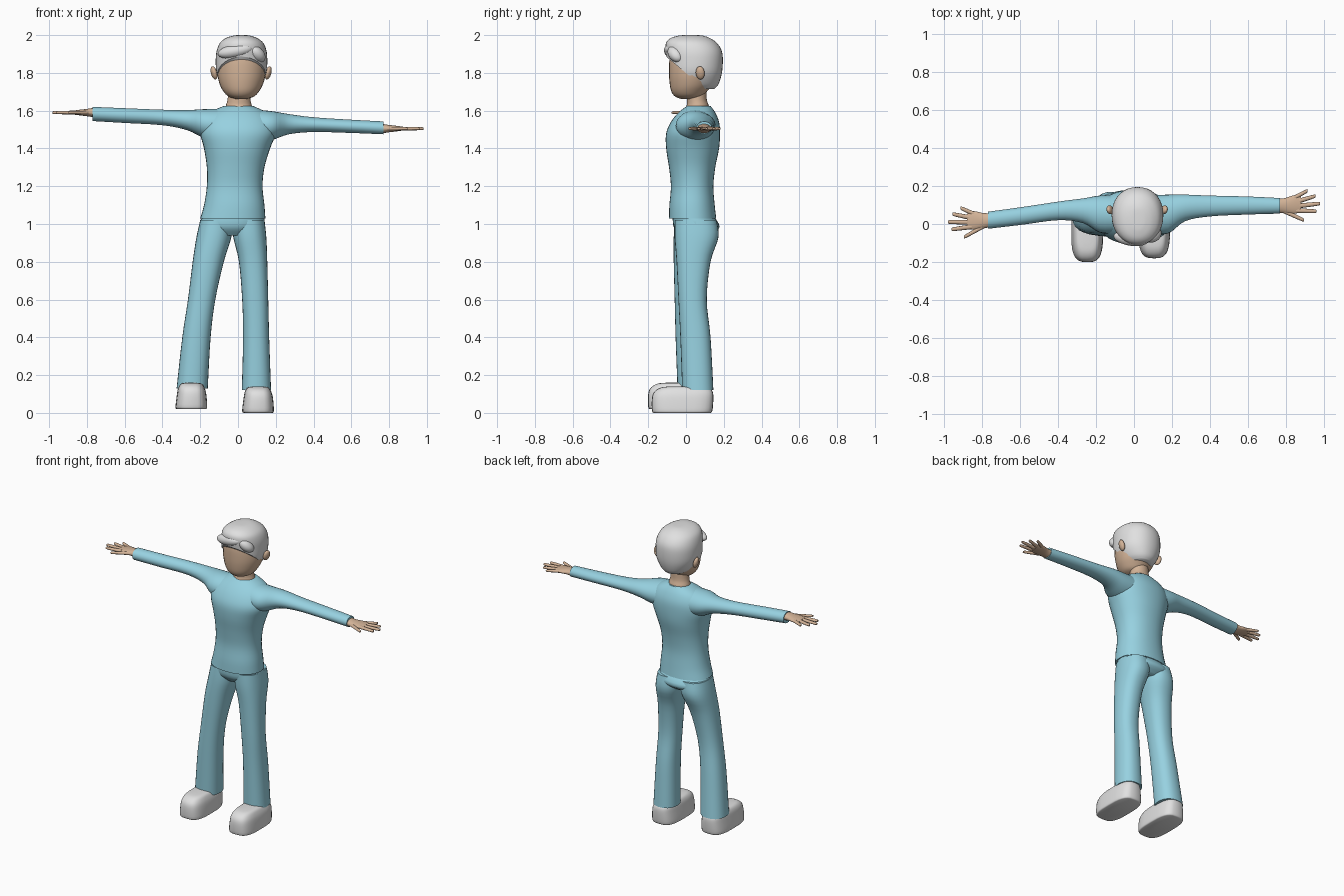
import bpy
import bmesh
from math import cos, sin, tau, radians, copysign
from mathutils import Vector

cube = bpy.data.objects.get("Cube")
if cube:
    bpy.data.objects.remove(cube)

X, Z = 0, 2  # loft axes
parts = []


def material(name, color):
    mat = bpy.data.materials.new(name)
    mat.use_nodes = True
    mat.diffuse_color = (*color, 1)
    bsdf = next(n for n in mat.node_tree.nodes if n.type == 'BSDF_PRINCIPLED')
    bsdf.inputs["Base Color"].default_value = (*color, 1)
    return mat


cloth = material("light blue cloth", (0.31, 0.64, 0.75))
skin = material("skin", (0.65, 0.45, 0.31))
white = material("pale grey", (0.75, 0.75, 0.75))


def finish(name, bm, mat):
    bmesh.ops.recalc_face_normals(bm, faces=bm.faces)
    mesh = bpy.data.meshes.new(name)
    bm.to_mesh(mesh)
    bm.free()
    mesh.materials.append(mat)
    obj = bpy.data.objects.new(name, mesh)
    bpy.context.collection.objects.link(obj)
    parts.append(obj)
    return obj


def spline(rows, steps):
    """Catmull-Rom interpolation of the section rows."""
    rows = [Vector(r) for r in rows]
    pts = [rows[0]] + rows + [rows[-1]]
    out = []
    for a, b, c, d in zip(pts, pts[1:], pts[2:], pts[3:]):
        for i in range(steps):
            t = i / steps
            out.append((b * 2 + (c - a) * t + (a * 2 - b * 5 + c * 4 - d) * t ** 2
                        + (b * 3 - a - c * 3 + d) * t ** 3) / 2)
    return out + [rows[-1]]


def loft_mesh(axis, rows, power=2, sides=28, steps=4):
    """Each row is the position on the axis, then the low and high bounds of both other axes."""
    bm = bmesh.new()
    rings = []
    for t, a0, a1, b0, b1 in spline(rows, steps):
        ring = []
        for i in range(sides):
            c, s = cos(tau * i / sides), sin(tau * i / sides)
            c, s = (copysign(abs(v) ** (2 / power), v) for v in (c, s))
            co = [(a0 + a1 + (a1 - a0) * c) / 2, (b0 + b1 + (b1 - b0) * s) / 2]
            co.insert(axis, t)
            ring.append(bm.verts.new(co))
        rings.append(ring)
    for low, high in zip(rings, rings[1:]):
        for i in range(sides):
            j = (i + 1) % sides
            bm.faces.new((low[i], low[j], high[j], high[i]))
    bm.faces.new(rings[0])
    bm.faces.new(rings[-1])
    return bm


def loft(name, mat, axis, rows, **options):
    return finish(name, loft_mesh(axis, rows, **options), mat)


def ellipsoid(name, mat, center, radii, tilt=(0, 0, 0)):
    bm = bmesh.new()
    bmesh.ops.create_uvsphere(bm, u_segments=24, v_segments=14, radius=1)
    bmesh.ops.scale(bm, vec=radii, verts=bm.verts)
    obj = finish(name, bm, mat)
    obj.location = center
    obj.rotation_euler = [radians(a) for a in tilt]


# Shirt: body and two sleeves
loft("shirt_body", cloth, Z, [
    (1.03, -.2, .145, -.09, .16), (1.1, -.18, .14, -.088, .152),
    (1.2, -.165, .13, -.08, .145), (1.3, -.165, .14, -.09, .155),
    (1.4, -.18, .17, -.105, .175), (1.48, -.2, .2, -.105, .18),
    (1.54, -.19, .19, -.08, .175), (1.59, -.15, .15, -.04, .155),
    (1.625, -.075, .08, .005, .13)], power=2.2, sides=36)
loft("right_sleeve", cloth, X, [
    (-.77, -.025, .065, 1.545, 1.62), (-.6, -.005, .088, 1.535, 1.613),
    (-.4, .02, .118, 1.523, 1.605), (-.27, .005, .135, 1.497, 1.603),
    (-.18, -.045, .15, 1.455, 1.608), (-.08, -.05, .15, 1.43, 1.61)])
loft("left_sleeve", cloth, X, [
    (.08, -.05, .15, 1.43, 1.607), (.18, -.05, .155, 1.445, 1.597),
    (.27, .015, .155, 1.475, 1.582), (.4, .04, .15, 1.487, 1.565),
    (.6, .05, .145, 1.482, 1.552), (.77, .055, .137, 1.475, 1.543)])

# Trousers: hips and two legs
loft("trouser_hips", cloth, Z, [
    (.94, -.16, .09, -.03, .13), (.985, -.203, .14, -.066, .178),
    (1.05, -.185, .135, -.07, .14)], power=2.2)
loft("right_trouser_leg", cloth, Z, [
    (.13, -.325, -.16, -.045, .125), (.4, -.295, -.145, -.055, .1),
    (.6, -.265, -.12, -.06, .09), (.8, -.24, -.075, -.065, .12),
    (.93, -.22, -.035, -.065, .168), (1.02, -.2, -.03, -.06, .16)], power=2.3)
loft("left_trouser_leg", cloth, Z, [
    (.12, .02, .175, -.02, .145), (.4, .027, .165, -.03, .13),
    (.6, .022, .16, -.04, .11), (.8, .005, .155, -.05, .13),
    (.93, -.025, .15, -.06, .172), (1.02, -.03, .14, -.06, .162)], power=2.3)

# Shoes
shoe = [(0, .03, .183, -.17, .13), (.012, .022, .19, -.18, .14),
        (.08, .03, .185, -.18, .145), (.115, .037, .175, -.165, .14),
        (.135, .052, .16, -.13, .12), (.14, .08, .13, -.08, .08)]
for name, place in (("left_shoe", (0, 0, 0)), ("right_shoe", (-.353, -.02, .02))):
    loft(name, white, Z, shoe, power=3.2).location = place


# Hands: palm and digits, measured outward from the wrist
def hand(side, sign, y, z, lean):
    def row(d, mid, wide, thick):
        c = y + mid + lean * d
        return (sign * (.755 + d), c - wide, c + wide, z - thick, z + thick)

    loft(side + "_palm", skin, X, [
        row(0, 0, .037, .027), row(.04, 0, .04, .02),
        row(.09, .004, .049, .014), row(.125, .004, .04, .009)])
    digits = [("thumb", .03, -.025, .14, -.08), ("index_finger", .1, -.028, .205, -.036),
              ("middle_finger", .1, -.005, .225, .004),
              ("ring_finger", .1, .018, .2, .044), ("little_finger", .08, .034, .16, .074)]
    for name, d0, y0, d1, y1 in digits:
        end = d0 + (d1 - d0) * .92
        loft(side + "_" + name, skin, X, [
            row(d0, y0, .013, .01), row(end, y1 + (y0 - y1) * .08, .01, .008),
            row(d1, y1, .004, .003)], sides=12)


hand("left", 1, .095, 1.505, .04)
hand("right", -1, .02, 1.59, -.06)

# Neck, head and ears
loft("neck", skin, Z, [
    (1.57, -.07, .078, -.045, .12), (1.62, -.066, .074, 0, .122),
    (1.66, -.055, .066, .005, .11), (1.73, -.05, .066, .005, .11)])
loft("head", skin, Z, [
    (1.663, -.015, .05, -.03, .05), (1.675, -.05, .085, -.058, .085),
    (1.7, -.076, .11, -.077, .11), (1.74, -.097, .132, -.086, .14),
    (1.8, -.11, .147, -.09, .16), (1.88, -.11, .145, -.086, .165),
    (1.94, -.09, .12, -.06, .15)])
for name, x, turn in (("right_ear", -.127, 15), ("left_ear", .16, -15)):
    ellipsoid(name, skin, (x, .075, 1.8), (.016, .024, .036), (0, -turn, turn))

# Hair: a rounded cap sliced along the hairline, with swept fringe locks
bm = loft_mesh(Z, [
    (1.715, -.05, .09, -.05, .15), (1.74, -.085, .12, -.09, .172),
    (1.8, -.113, .15, -.1, .19), (1.87, -.118, .155, -.102, .195),
    (1.92, -.112, .15, -.108, .188), (1.96, -.095, .133, -.105, .162),
    (1.985, -.063, .1, -.08, .125), (1.997, -.025, .065, -.04, .09),
    (2, 0, .04, -.01, .06)], power=2.15, sides=36)
cut = bmesh.ops.bisect_plane(bm, geom=bm.verts[:] + bm.edges[:] + bm.faces[:],
                             plane_co=(0, -.11, 1.89), plane_no=(0, .14, .17),
                             clear_inner=True)
rim = [e for e in cut["geom_cut"] if isinstance(e, bmesh.types.BMEdge)]
bmesh.ops.edgeloop_fill(bm, edges=rim)
finish("hair", bm, white)
ellipsoid("fringe_sweep", white, (-.015, -.075, 1.915), (.095, .04, .036), (0, -10, -8))
ellipsoid("fringe_side", white, (.1, -.055, 1.9), (.055, .04, .035), (0, 40, 35))

# Smooth shading with crisp rims
bpy.ops.object.select_all(action='DESELECT')
for obj in parts:
    obj.select_set(True)
bpy.context.view_layer.objects.active = parts[0]
bpy.ops.object.shade_smooth_by_angle(angle=radians(45))
